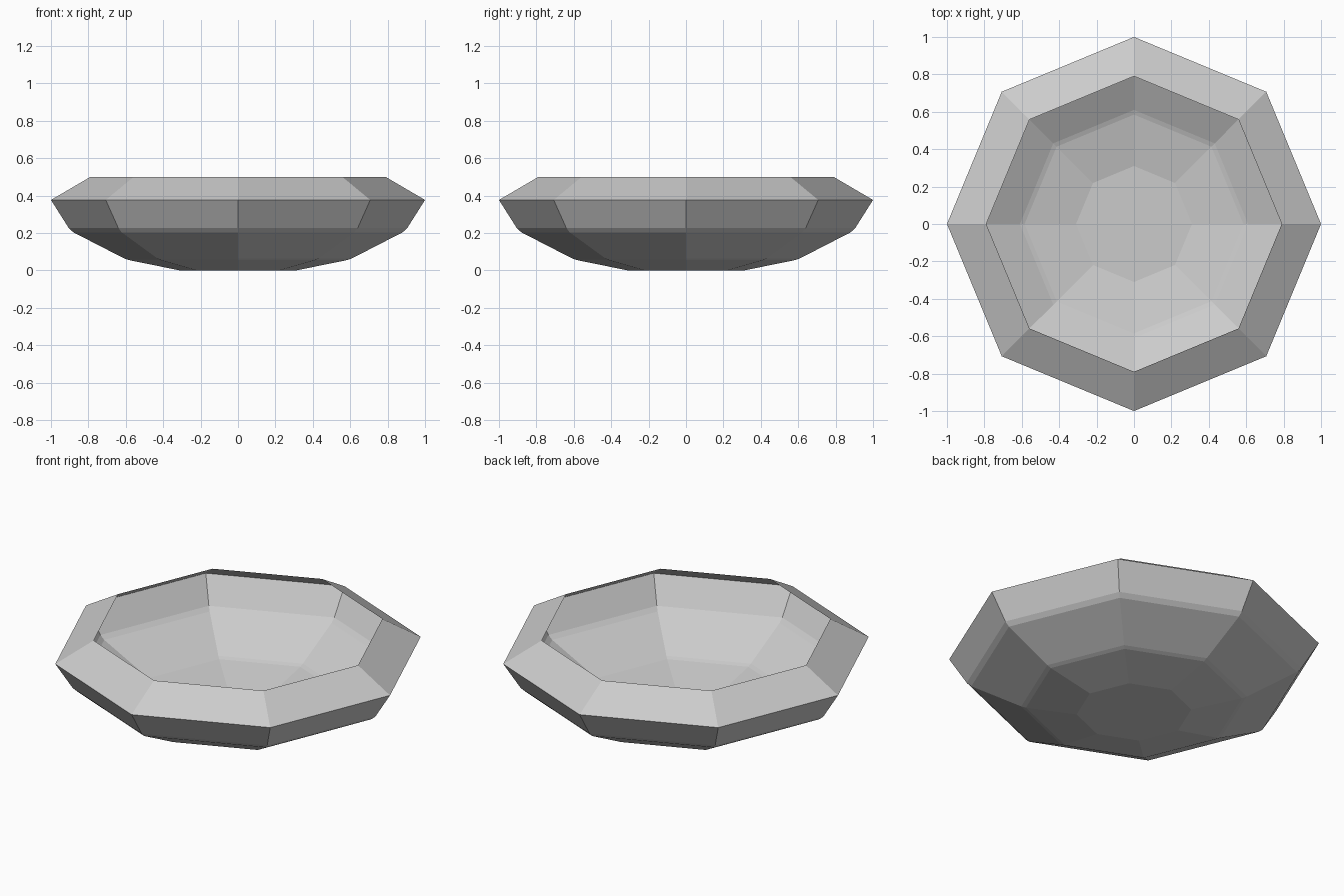
import bpy
import bmesh
from math import cos, sin, tau

cube = bpy.data.objects.get("Cube")
if cube:
    bpy.data.objects.remove(cube, do_unlink=True)

SIDES = 8

# Plain grey stoneware
grey = bpy.data.materials.new("stone_grey")
grey.use_nodes = True
colour = (0.6, 0.6, 0.6, 1.0)
grey.diffuse_color = colour
grey.node_tree.nodes["Principled BSDF"].inputs["Base Color"].default_value = colour

# Radius and height of each ring, from the base up to the inward-leaning rim
profile = [
    (0.31, 0.0),
    (0.585, 0.056), (0.61, 0.065),   # narrow lower bevel
    (0.88, 0.204), (0.905, 0.227),   # narrow upper bevel
    (1.0, 0.377),
    (0.79, 0.5),
]


def ring(bm, radius, z):
    angles = [tau * i / SIDES for i in range(SIDES)]
    return [bm.verts.new((radius * cos(a), radius * sin(a), z)) for a in angles]


# Open, thin-walled octagonal bowl
bm = bmesh.new()
rings = [ring(bm, r, z) for r, z in profile]
bm.faces.new(list(reversed(rings[0])))
for low, high in zip(rings, rings[1:]):
    for i in range(SIDES):
        j = (i + 1) % SIDES
        bm.faces.new((low[i], low[j], high[j], high[i]))

mesh = bpy.data.meshes.new("bowl")
bm.to_mesh(mesh)
bm.free()
mesh.materials.append(grey)
bowl = bpy.data.objects.new("bowl", mesh)
bpy.context.collection.objects.link(bowl)
